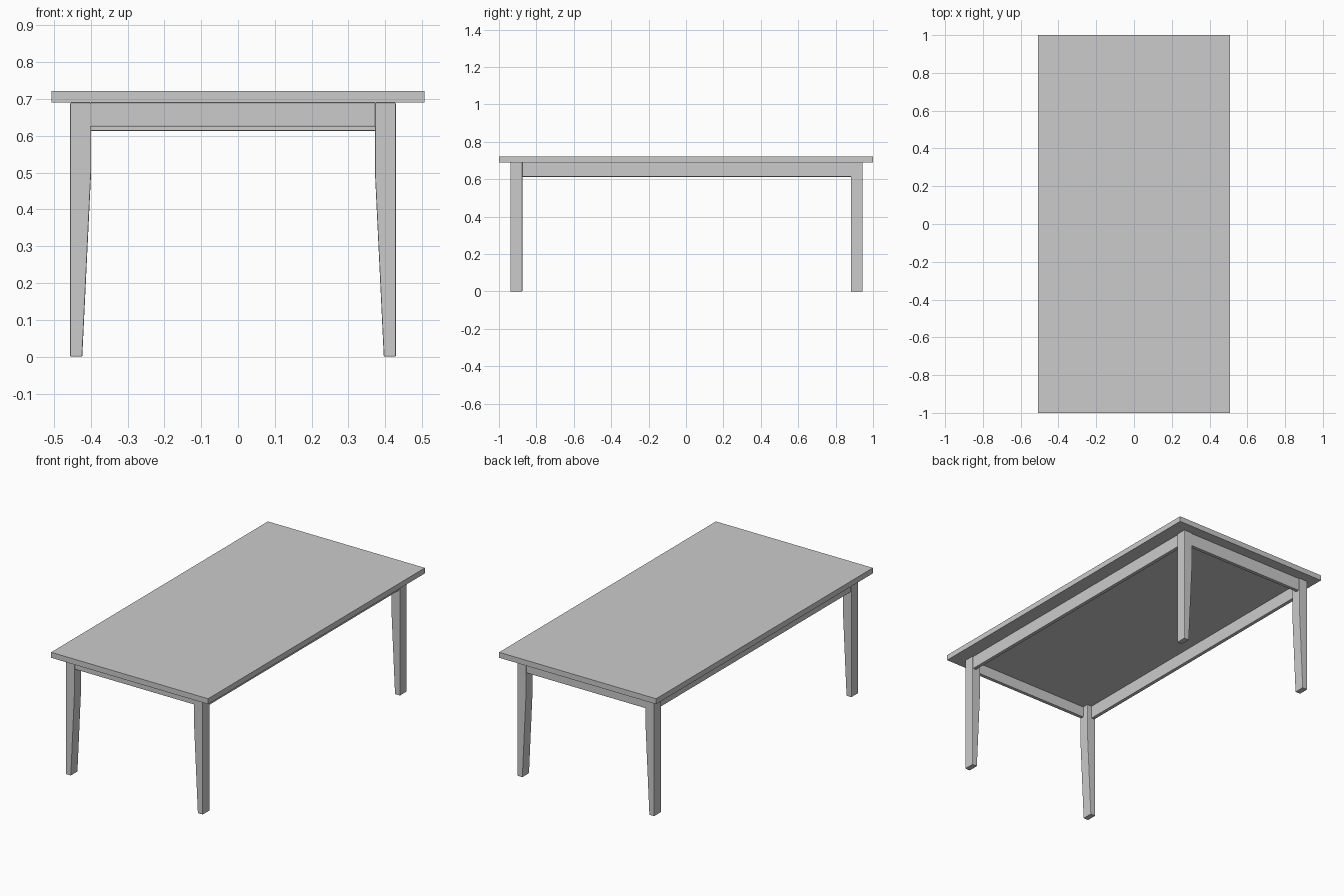
import bpy, bmesh

if "Cube" in bpy.data.objects:
    bpy.data.objects.remove(bpy.data.objects["Cube"])

BEVEL = 0.003


def add_object(name, bm, bevel=0.0):
    bmesh.ops.recalc_face_normals(bm, faces=bm.faces)
    mesh = bpy.data.meshes.new(name)
    bm.to_mesh(mesh)
    bm.free()
    obj = bpy.data.objects.new(name, mesh)
    bpy.context.collection.objects.link(obj)
    if bevel:
        mod = obj.modifiers.new("soft_edges", "BEVEL")
        mod.width = bevel
        mod.segments = 2
    return obj


def prism(name, profile, y0, y1, bevel=0.0):
    """Extrude an (x, z) profile from y0 to y1."""
    bm = bmesh.new()
    face = bm.faces.new([bm.verts.new((x, y0, z)) for x, z in profile])
    ext = bmesh.ops.extrude_face_region(bm, geom=[face])
    moved = [g for g in ext["geom"] if isinstance(g, bmesh.types.BMVert)]
    bmesh.ops.translate(bm, verts=moved, vec=(0, y1 - y0, 0))
    return add_object(name, bm, bevel)


def box(name, x, y, z, bevel=0.0):
    profile = [(x[0], z[0]), (x[1], z[0]), (x[1], z[1]), (x[0], z[1])]
    return prism(name, profile, y[0], y[1], bevel)


TOP_Z = 0.69
LEG_W, FOOT_W, TAPER_Z = 0.057, 0.033, 0.5
LEFT, RIGHT = -0.456, 0.429      # outer leg faces in x
FRONT, BACK = -0.938, 0.944      # outer leg faces in y
LEG_D = 0.063
THICK, INSET = 0.022, 0.005      # apron boards

# Table top
box("table_top", (-0.507, 0.507), (-1, 1), (TOP_Z, 0.722))

# Legs, tapered on the inner side only
for side, x, s in (("left", LEFT, 1), ("right", RIGHT, -1)):
    profile = [(x, 0), (x + s * FOOT_W, 0), (x + s * LEG_W, TAPER_Z),
               (x + s * LEG_W, TOP_Z), (x, TOP_Z)]
    for end, y, d in (("front", FRONT, 1), ("back", BACK, -1)):
        prism(f"{end}_{side}_leg", profile, *sorted((y, y + d * LEG_D)), BEVEL)

# Short aprons between the legs
span_x = (LEFT + LEG_W - BEVEL, RIGHT - LEG_W + BEVEL)
for end, y, d, low in (("front", FRONT, 1, 0.625), ("back", BACK, -1, 0.613)):
    ys = sorted((y + d * INSET, y + d * (INSET + THICK)))
    box(f"{end}_apron", span_x, ys, (low, TOP_Z), BEVEL)

# Long side aprons
span_y = (FRONT + LEG_D - BEVEL, BACK - LEG_D + BEVEL)
for side, x, s in (("left", LEFT, 1), ("right", RIGHT, -1)):
    xs = sorted((x + s * INSET, x + s * (INSET + THICK)))
    box(f"{side}_apron", xs, span_y, (0.613, TOP_Z), BEVEL)
